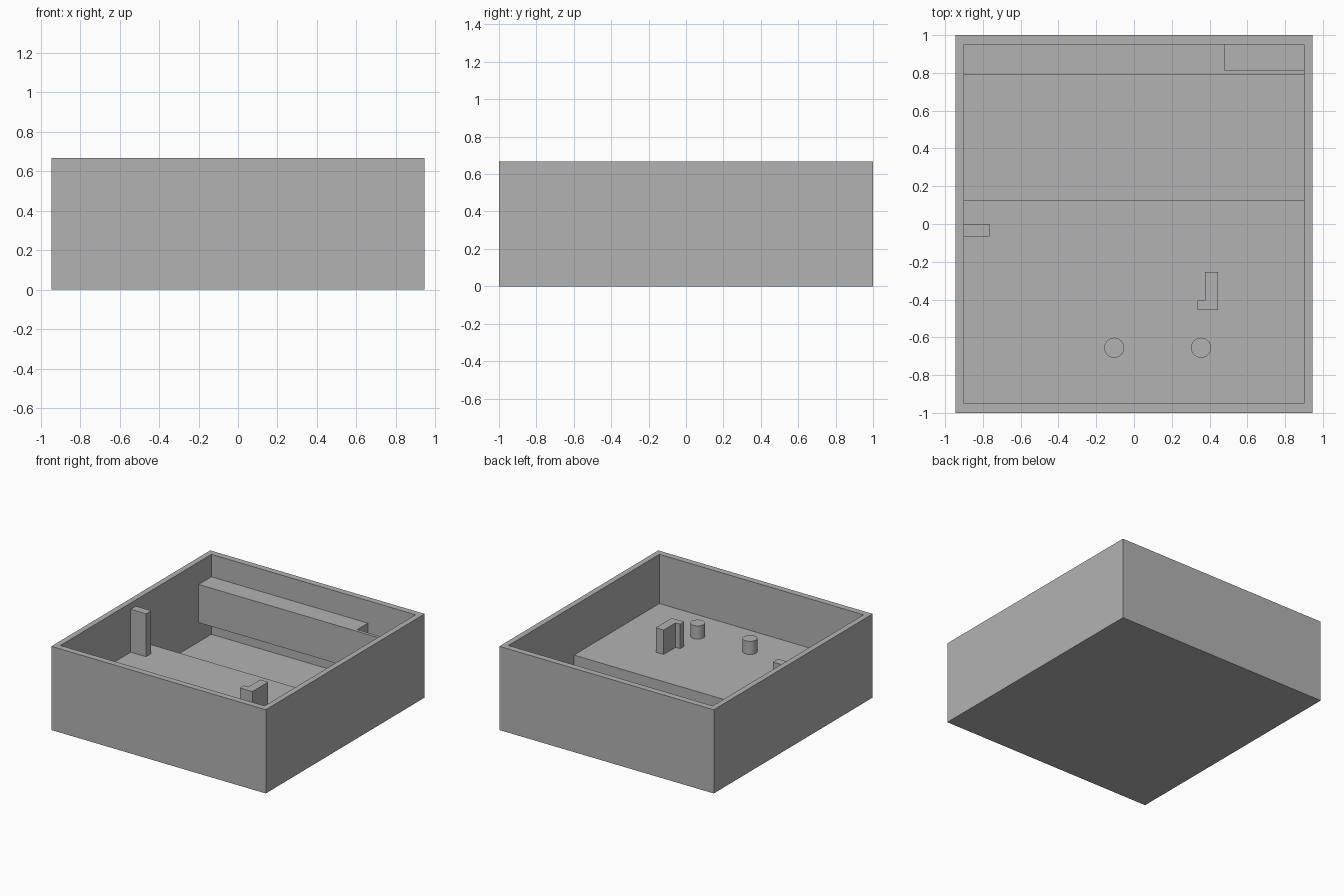
import bpy, bmesh, math

if "Cube" in bpy.data.objects:
    bpy.data.objects.remove(bpy.data.objects["Cube"])

grey = bpy.data.materials.new("plain grey")
grey.diffuse_color = (0.45, 0.45, 0.45, 1)
grey.use_nodes = True
grey.node_tree.nodes["Principled BSDF"].inputs["Base Color"].default_value = grey.diffuse_color


def prism(name, outline, place, low, high):
    """Extrude a 2D outline from low to high; place maps (u, v, w) to x, y, z."""
    bm = bmesh.new()
    bottom = [bm.verts.new(place(u, v, low)) for u, v in outline]
    top = [bm.verts.new(place(u, v, high)) for u, v in outline]
    bm.faces.new(bottom)
    bm.faces.new(top)
    n = len(outline)
    for i in range(n):
        j = (i + 1) % n
        bm.faces.new((bottom[i], bottom[j], top[j], top[i]))
    bmesh.ops.recalc_face_normals(bm, faces=bm.faces[:])
    mesh = bpy.data.meshes.new(name)
    bm.to_mesh(mesh)
    bm.free()
    mesh.materials.append(grey)
    obj = bpy.data.objects.new(name, mesh)
    bpy.context.collection.objects.link(obj)
    return obj


def upright(u, v, w):
    return (u, v, w)


def sideways(u, v, w):
    return (w, u, v)


def box(name, x0, x1, y0, y1, z0, z1):
    outline = [(x0, y0), (x1, y0), (x1, y1), (x0, y1)]
    return prism(name, outline, upright, z0, z1)


def cut(obj, cutter):
    """Subtract the cutter, then remove it."""
    mod = obj.modifiers.new("cut", 'BOOLEAN')
    mod.operation = 'DIFFERENCE'
    mod.solver = 'EXACT'
    mod.object = cutter
    cutter.hide_render = True
    bpy.context.view_layer.objects.active = obj
    bpy.ops.object.modifier_apply(modifier=mod.name)
    bpy.data.objects.remove(cutter)


FLOOR, STEP = 0.03, 0.275

# open tray: raised floor in front, deep trough at the back
tray = box("tray", -0.945, 0.945, -1, 1, 0, 0.667)
cavity = [(-0.95, STEP), (0.125, STEP), (0.125, FLOOR),
          (0.95, FLOOR), (0.95, 0.8), (-0.95, 0.8)]
cut(tray, prism("cavity_cutter", cavity, sideways, -0.9, 0.9))

# beam along the back wall, with an open pocket at its right end
beam = box("back_beam", -0.9, 0.9, 0.79, 0.95, 0.184, 0.488)
cut(beam, box("pocket_cutter", 0.48, 0.95, 0.815, 1.0, 0.21, 0.6))

# tall post against the left wall
box("left_post", -0.9, -0.765, -0.065, 0, STEP, 0.617)

# L-shaped bracket on the raised floor
bracket = [(0.335, -0.455), (0.445, -0.455), (0.445, -0.255),
           (0.375, -0.255), (0.375, -0.405), (0.335, -0.405)]
prism("bracket", bracket, upright, STEP, 0.47)

# two round pegs
for side, x in (("left", -0.105), ("right", 0.355)):
    ring = [(x + 0.053 * math.cos(a * math.tau / 48),
             -0.655 + 0.053 * math.sin(a * math.tau / 48)) for a in range(48)]
    peg = prism(side + "_peg", ring, upright, STEP, 0.38)
    bpy.ops.object.select_all(action='DESELECT')
    peg.select_set(True)
    bpy.context.view_layer.objects.active = peg
    bpy.ops.object.shade_smooth_by_angle(angle=math.radians(30))
